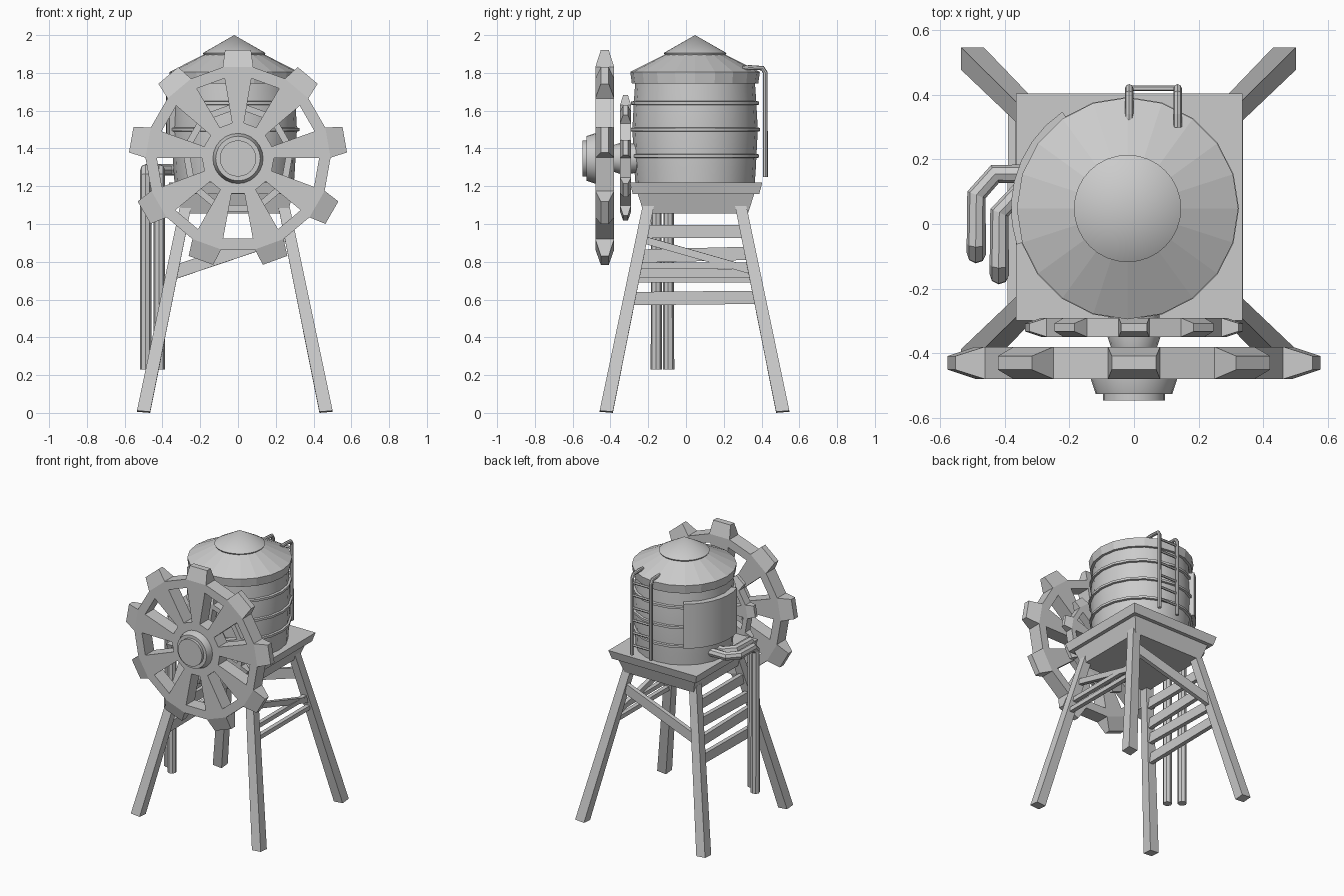
import bpy, bmesh
from math import sin, cos, radians, pi, hypot, atan2
from mathutils import Vector

if "Cube" in bpy.data.objects:
    bpy.data.objects.remove(bpy.data.objects["Cube"])

CX, CY = -0.02, 0.048          # tower axis
WZ = 1.347                     # wheel axle height


def finish(bm, name, smooth=None):
    bmesh.ops.remove_doubles(bm, verts=bm.verts, dist=1e-5)
    bmesh.ops.recalc_face_normals(bm, faces=bm.faces)
    me = bpy.data.meshes.new(name)
    bm.to_mesh(me)
    bm.free()
    ob = bpy.data.objects.new(name, me)
    bpy.context.collection.objects.link(ob)
    if smooth:
        bpy.ops.object.select_all(action='DESELECT')
        ob.select_set(True)
        bpy.context.view_layer.objects.active = ob
        bpy.ops.object.shade_smooth_by_angle(angle=radians(smooth))
    return ob


def loft(name, rings, smooth=None, closed=False):
    """Skin a list of equal-length point rings, capped unless closed."""
    bm = bmesh.new()
    vs = [[bm.verts.new(p) for p in r] for r in rings]
    n = len(rings[0])
    pairs = list(zip(vs, vs[1:])) + ([(vs[-1], vs[0])] if closed else [])
    for a, b in pairs:
        for i in range(n):
            j = (i + 1) % n
            bm.faces.new((a[i], a[j], b[j], b[i]))
    if not closed:
        bm.faces.new(vs[0])
        bm.faces.new(vs[-1])
    return finish(bm, name, smooth)


def circle(r, z, n=20):
    return [(CX + r * cos(2 * pi * i / n), CY + r * sin(2 * pi * i / n), z) for i in range(n)]


def square(h, z):
    return [(CX + 0.005 + sx * h, CY + 0.005 + sy * h, z) for sx, sy in ((-1, -1), (1, -1), (1, 1), (-1, 1))]


def disc_y(r, y, n=24):
    return [(r * cos(2 * pi * i / n), y, WZ + r * sin(2 * pi * i / n)) for i in range(n)]


def beam(name, a, b, height, thick):
    """Board from a to b with a vertical height and horizontal thickness."""
    a, b = Vector(a), Vector(b)
    side = (b - a).cross(Vector((0, 0, 1))).normalized() * thick / 2
    up = Vector((0, 0, height / 2))
    loft(name, [[p - side - up, p + side - up, p + side + up, p - side + up] for p in (a, b)])


def tube(name, pts, r, res=2):
    cu = bpy.data.curves.new(name, 'CURVE')
    cu.dimensions = '3D'
    cu.bevel_depth = r
    cu.bevel_resolution = res
    cu.use_fill_caps = True
    sp = cu.splines.new('POLY')
    sp.points.add(len(pts) - 1)
    for q, p in zip(sp.points, pts):
        q.co = (*p, 1)
    sp.use_smooth = False
    ob = bpy.data.objects.new(name, cu)
    bpy.context.collection.objects.link(ob)
    bpy.ops.object.select_all(action='DESELECT')
    ob.select_set(True)
    bpy.context.view_layer.objects.active = ob
    bpy.ops.object.convert(target='MESH')


def gear(name, s, yc):
    """Nine-toothed spoked wheel of scale s, centred at depth yc."""
    bm = bmesh.new()
    t = 0.05 * s
    radii = (0.19, 0.43, 0.49)
    cols = []
    for k in range(9):
        for off in (-9.5, 9.5):
            a = radians(90 + 40 * k + off)
            cols.append([bm.verts.new((r * s * cos(a), -t, r * s * sin(a))) for r in radii])
    faces = [bm.faces.new([c[0] for c in cols])]
    for i, c in enumerate(cols):
        d = cols[(i + 1) % 18]
        for band in ((0, 1) if i % 2 == 0 else (1,)):
            faces.append(bm.faces.new((c[band], c[band + 1], d[band + 1], d[band])))
    ext = bmesh.ops.extrude_face_region(bm, geom=faces, use_keep_orig=True)
    for v in ext['geom']:
        if isinstance(v, bmesh.types.BMVert):
            v.co.y = t
    bmesh.ops.recalc_face_normals(bm, faces=bm.faces)
    # tapered teeth on the outer rim above each spoke
    rim = []
    for f in bm.faces:
        c = f.calc_center_median()
        if abs(c.y) < 1e-4 and hypot(c.x, c.z) > 0.46 * s:
            k = ((atan2(c.z, c.x) - pi / 2) / radians(40)) % 1
            if min(k, 1 - k) < 0.1:
                rim.append(f)
    for f in bmesh.ops.extrude_discrete_faces(bm, faces=rim)['faces']:
        c = f.calc_center_median()
        mid = atan2(c.z, c.x)
        for v in f.verts:
            d = (atan2(v.co.z, v.co.x) - mid + pi) % (2 * pi) - pi
            a = mid + d * 0.72
            v.co = (0.578 * s * cos(a), v.co.y * 0.42, 0.578 * s * sin(a))
    ob = finish(bm, name)
    ob.location = (0, yc, WZ)


# legs
def leg_pos(sx, sy, z):
    k = z / 1.07
    return CX + 0.003 + sx * (0.483 - 0.218 * k), CY - 0.003 + sy * (0.467 - 0.217 * k)


for sx, sy in ((-1, -1), (1, -1), (1, 1), (-1, 1)):
    rings = []
    for z, h in ((0, 0.035), (1.1, 0.03)):
        x, y = leg_pos(sx, sy, z)
        tilt = 0.012 if z == 0 else 0
        rings.append([(x + i * h, y + j * h, z + tilt * (1 - (i * sx + j * sy) / 2) / 2 * 1.0 + 0.0)
                      if (i * sx + j * sy) > -3 else None
                      for i, j in ((-1, -1), (1, -1), (1, 1), (-1, 1))])
    rings[0] = [(x, y, 0.012 - z) for x, y, z in rings[0]]
    loft("leg", rings)

# side boards on the left
for z0, z1 in ((0.96, 0.96), (0.83, 0.845), (0.735, 0.725), (0.605, 0.612)):
    beam("side_board", (*leg_pos(-1, -1, z0), z0), (*leg_pos(-1, 1, z1), z1), 0.07, 0.03)
# rails and diagonal on the right
for z in (0.78, 0.705):
    beam("right_rail", (*leg_pos(1, -1, z), z), (*leg_pos(1, 1, z), z), 0.03, 0.03)
beam("right_diagonal", (*leg_pos(1, -1, 0.92), 0.92), (*leg_pos(1, 1, 0.75), 0.75), 0.04, 0.03)
# back diagonal
beam("back_diagonal", (*leg_pos(-1, 1, 0.74), 0.74), (*leg_pos(1, 1, 0.95), 0.95), 0.075, 0.03)

# platform
loft("platform_base", [square(0.275, 1.055), square(0.31, 1.165)])
loft("platform_top", [square(0.335, 1.16), square(0.351, 1.22)])

# tank
loft("tank_body", [circle(r, z) for r, z in
     ((0.315, 1.2), (0.322, 1.3), (0.332, 1.5), (0.324, 1.65), (0.316, 1.76))], 30)
for z, r in ((1.36, 0.339), (1.50, 0.345), (1.64, 0.339)):
    loft("tank_hoop", [circle(r - 0.03, z - 0.014), circle(r, z - 0.008),
                       circle(r, z + 0.008), circle(r - 0.03, z + 0.014)], 30)
loft("roof", [circle(r, z) for r, z in ((0.315, 1.745), (0.335, 1.745), (0.343, 1.805), (0.15, 1.902))])
loft("roof_cap", [circle(r, z, 32) for r, z in ((0.155, 1.885), (0.166, 1.905), (0.0, 2.0))], 35)

# curved patch plate on the tank's left side
plate = []
for i in range(8):
    a = radians(124 + 74 * i / 7)
    plate.append([(CX + r * cos(a), CY + r * sin(a), z)
                  for r, z in ((0.31, 1.36), (0.361, 1.36), (0.361, 1.68), (0.31, 1.68))])
loft("patch_plate", plate, 30)

# ladder on the back
for x in (-0.015, 0.135):
    tube("ladder_rail", [(x, 0.42, 1.25), (x, 0.42, 1.80), (x, 0.405, 1.825),
                         (x, 0.34, 1.828), (x, 0.28 if x < 0.05 else 0.30, 1.825)], 0.013)
for i in range(6):
    tube("ladder_rung", [(-0.015, 0.42, 1.32 + 0.09 * i), (0.135, 0.42, 1.32 + 0.09 * i)], 0.009, 1)

# drain pipes on the left
tube("outer_pipe", [(-0.28, 0.155, 1.287), (-0.43, 0.155, 1.287), (-0.488, 0.09, 1.287),
                    (-0.488, -0.06, 1.287), (-0.488, -0.092, 1.255), (-0.488, -0.092, 0.23)], 0.03)
tube("inner_pipe", [(-0.28, 0.095, 1.287), (-0.36, 0.095, 1.287), (-0.417, 0.035, 1.287),
                    (-0.417, -0.125, 1.287), (-0.417, -0.157, 1.255), (-0.417, -0.157, 0.23)], 0.03)

# wheels and axle
gear("big_wheel", 1.0, -0.43)
gear("small_wheel", 0.585, -0.32)
loft("hub", [disc_y(r, y) for r, y in ((0.133, -0.47), (0.133, -0.482), (0.118, -0.527),
                                       (0.096, -0.527), (0.096, -0.547))], 30)
loft("axle", [disc_y(r, y, 16) for r, y in ((0.07, -0.2), (0.085, -0.34), (0.065, -0.40))], 30)
